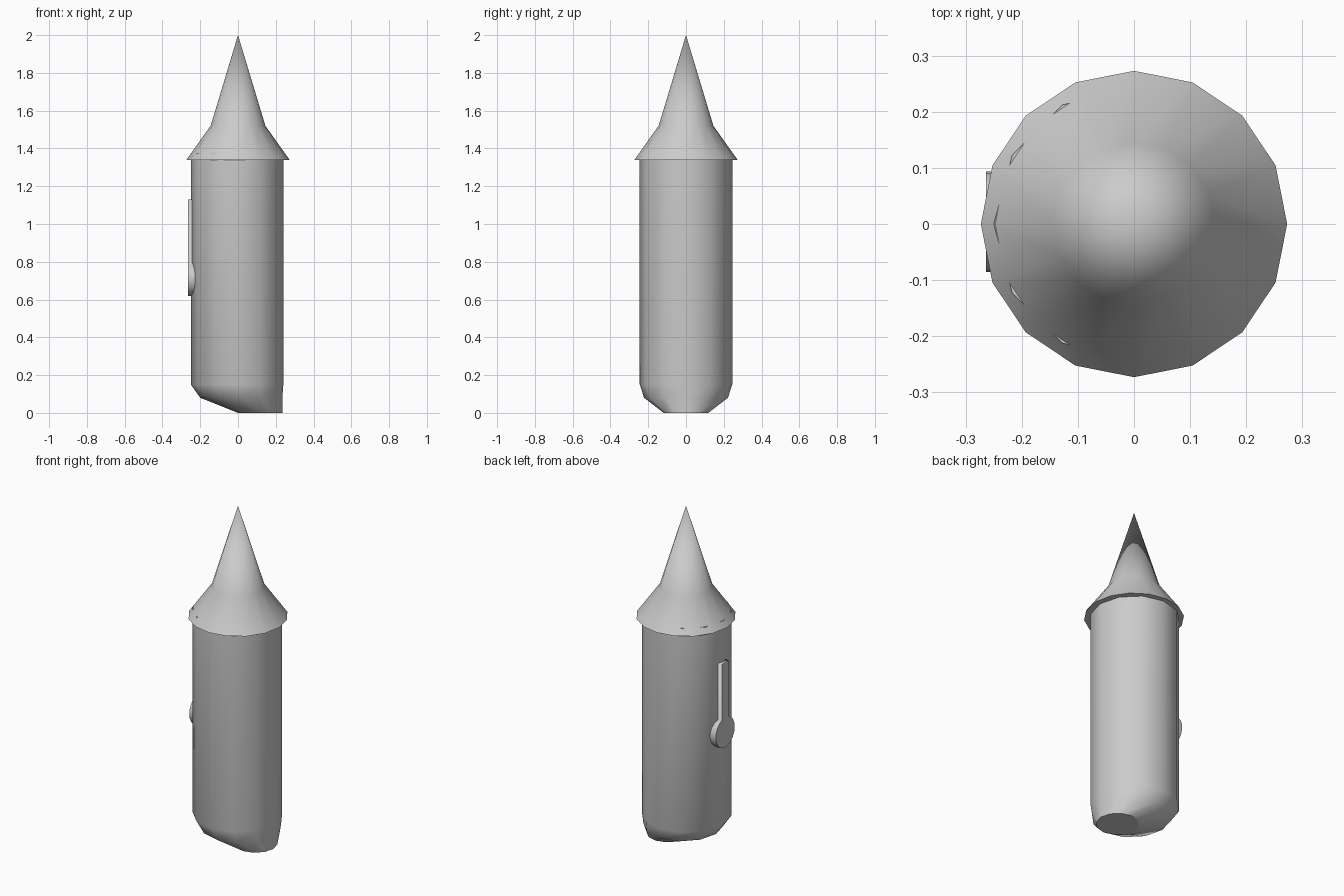
import bpy, bmesh
from math import sin, cos, pi, asin

cube = bpy.data.objects.get("Cube")
if cube:
    bpy.data.objects.remove(cube)

grey = bpy.data.materials.new("plain grey")
grey.use_nodes = True
grey.diffuse_color = (0.6, 0.6, 0.6, 1)
grey.node_tree.nodes["Principled BSDF"].inputs["Base Color"].default_value = (0.6, 0.6, 0.6, 1)


def finish(name, bm, cap_sharp=True):
    """Smooth the sides, keep flat caps crisp, and link the part."""
    bmesh.ops.recalc_face_normals(bm, faces=bm.faces)
    for f in bm.faces:
        f.smooth = True
    for f in bm.faces:
        if cap_sharp and len(f.verts) > 4:
            f.smooth = False
            for e in f.edges:
                e.smooth = False
    mesh = bpy.data.meshes.new(name)
    bm.to_mesh(mesh)
    bm.free()
    mesh.materials.append(grey)
    obj = bpy.data.objects.new(name, mesh)
    bpy.context.collection.objects.link(obj)
    return obj


def loft(name, rings, sides, tip=None):
    """Skin elliptical rings given as (centre x, radius x, radius y, z)."""
    bm = bmesh.new()
    loops = []
    for cx, rx, ry, z in rings:
        loops.append([bm.verts.new((cx + rx * cos(2 * pi * i / sides),
                                    ry * sin(2 * pi * i / sides), z))
                      for i in range(sides)])
    for a, b in zip(loops, loops[1:]):
        for i in range(sides):
            j = (i + 1) % sides
            bm.faces.new((a[i], a[j], b[j], b[i]))
    bm.faces.new(loops[0])
    if tip:
        apex = bm.verts.new((0, 0, tip))
        for i in range(sides):
            bm.faces.new((loops[-1][i], loops[-1][(i + 1) % sides], apex))
    else:
        bm.faces.new(loops[-1])
    return finish(name, bm)


# Body with a foot that slants towards one side
loft("body", [(0.118, 0.118, 0.118, 0),
              (0.0175, 0.2175, 0.222, 0.08),
              (-0.005, 0.245, 0.245, 0.15),
              (-0.005, 0.245, 0.245, 1.376)], 12)

# Flared pointed roof
loft("roof", [(0, 0.273, 0.273, 1.34), (0, 0.145, 0.145, 1.52)], 16, tip=2.0)

# Raised keyhole-shaped handle: round pad with a bar rising from it
radius, half, pad_z, top_z, mid_y = 0.09, 0.033, 0.71, 1.13, 0.004
gap = asin(half / radius)
steps = 18
outline = [(half, top_z)]
for i in range(steps + 1):
    t = gap + (2 * pi - 2 * gap) * i / steps
    outline.append((radius * sin(t), pad_z + radius * cos(t)))
outline.append((-half, top_z))
bm = bmesh.new()
face = bm.faces.new([bm.verts.new((-0.264, y + mid_y, z)) for y, z in outline])
new = bmesh.ops.extrude_face_region(bm, geom=[face])["geom"]
bmesh.ops.translate(bm, vec=(0.05, 0, 0),
                    verts=[v for v in new if isinstance(v, bmesh.types.BMVert)])
finish("handle", bm)
